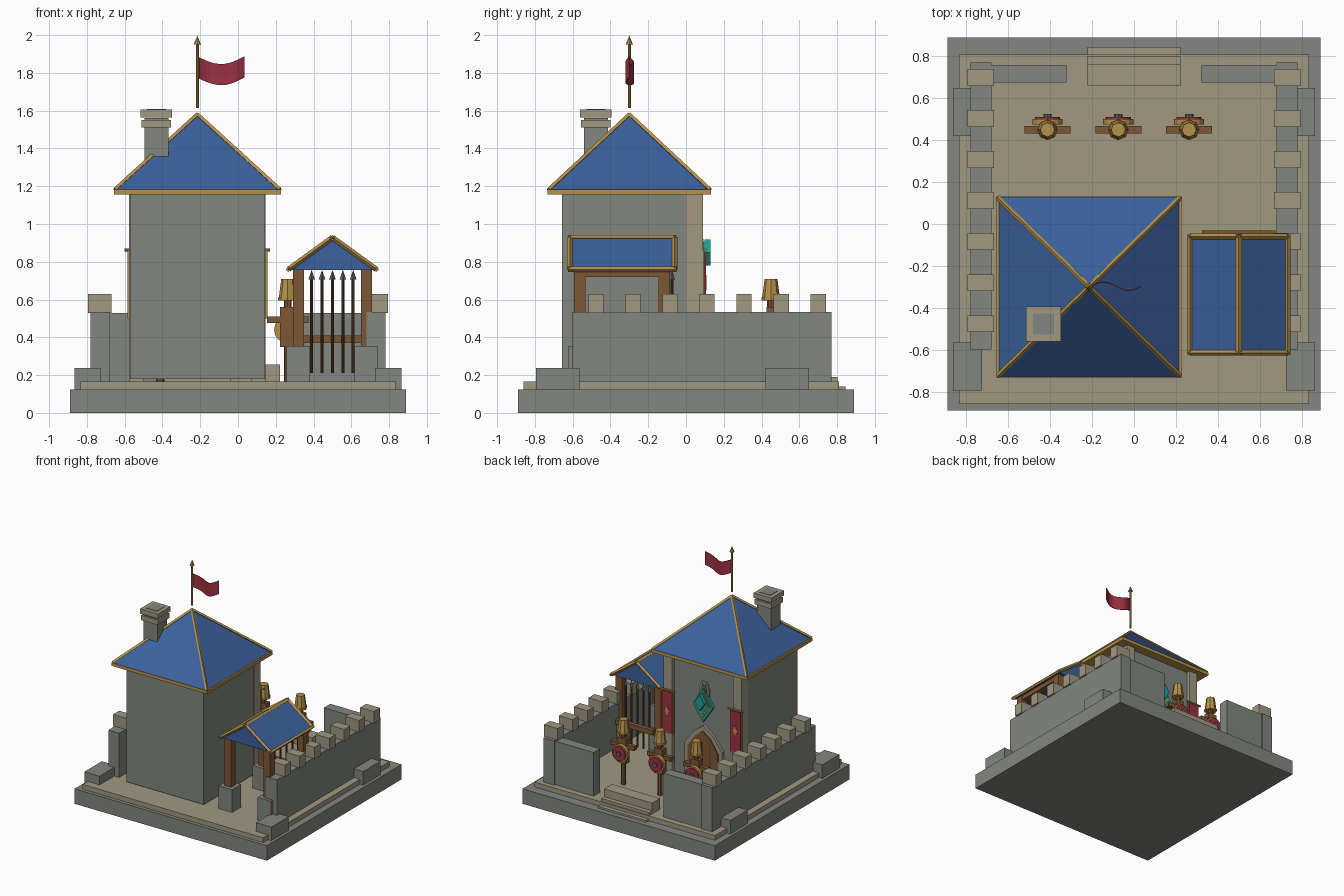
import bpy, bmesh, math
from mathutils import Vector

if "Cube" in bpy.data.objects:
    bpy.data.objects.remove(bpy.data.objects["Cube"])


def material(name, r, g, b):
    m = bpy.data.materials.new(name)
    m.use_nodes = True
    m.diffuse_color = (r, g, b, 1)
    m.node_tree.nodes["Principled BSDF"].inputs["Base Color"].default_value = (r, g, b, 1)
    return m


STONE = material("grey stone", .225, .24, .215)
SAND = material("sand stone", .35, .315, .22)
BLUE = material("blue roof", .045, .12, .34)
GOLD = material("gold", .47, .29, .07)
WOOD = material("brown wood", .21, .095, .035)
DARK = material("dark wood", .09, .045, .025)
RED = material("red cloth", .34, .03, .055)
TEAL = material("teal", .015, .34, .28)
STEEL = material("steel", .11, .115, .12)


def finish(name, bm, mat):
    bmesh.ops.recalc_face_normals(bm, faces=bm.faces)
    mesh = bpy.data.meshes.new(name)
    bm.to_mesh(mesh)
    bm.free()
    mesh.materials.append(mat)
    ob = bpy.data.objects.new(name, mesh)
    bpy.context.collection.objects.link(ob)
    return ob


def box(name, mat, x, y, z):
    """Box from (low, high) pairs."""
    bm = bmesh.new()
    bmesh.ops.create_cube(bm, size=1)
    for v in bm.verts:
        v.co = [(a + b) / 2 + c * (b - a) for c, (a, b) in zip(v.co, (x, y, z))]
    return finish(name, bm, mat)


def block(name, mat, cx, cy, hx, hy, z):
    """Box around a centre with half sizes."""
    return box(name, mat, (cx - hx, cx + hx), (cy - hy, cy + hy), z)


def plate(name, mat, points, y0, y1):
    """Outline in x and z, extruded along y."""
    bm = bmesh.new()
    face = bm.faces.new([bm.verts.new((x, y0, z)) for x, z in points])
    ext = bmesh.ops.extrude_face_region(bm, geom=[face])["geom"]
    for v in ext:
        if isinstance(v, bmesh.types.BMVert):
            v.co.y = y1
    return finish(name, bm, mat)


def diamond(name, mat, cx, cz, w, h, y0, y1):
    plate(name, mat, [(cx - w, cz), (cx, cz - h), (cx + w, cz), (cx, cz + h)], y0, y1)


def rod(name, mat, a, b, r1, r2=None, sides=8):
    """Cylinder or cone from a to b; four sides give a square bar."""
    a, b = Vector(a), Vector(b)
    bm = bmesh.new()
    bmesh.ops.create_cone(bm, cap_ends=True, segments=sides, radius1=r1,
                          radius2=r1 if r2 is None else r2, depth=(b - a).length)
    rot = (b - a).to_track_quat("Z", "Y")
    for v in bm.verts:
        v.co = rot @ v.co + (a + b) / 2
    return finish(name, bm, mat)


# Ground: plinth, courtyard, entry steps and corner stones
box("plinth", STONE, (-.89, .89), (-.89, .89), (0, .125))
box("courtyard", SAND, (-.835, .835), (-.86, .81), (.12, .165))
for i, (y0, y1, top) in enumerate([(.66, .765, .255), (.7, .803, .19), (.7, .845, .14)]):
    box(f"entry_step_{i}", SAND, (-.222, .222), (y0, y1), (.12, top))
for s in (-1, 1):
    for y in (-.68, .535):
        block("corner_stone", STONE, s * .795, y, .07, .115, (.12, .238))

# Curtain walls with battlements
for s in (-1, 1):
    block("side_wall", STONE, s * .73, .085, .05, .685, (.16, .535))
    block("back_wall", STONE, s * .54, .717, .217, .042, (.16, .53))
    for i in range(7):
        block("merlon", SAND, s * .732, .7 - i * .196, .063, .04, (.53, .63))

# Tower body with rear corner pilasters
TX, TY = -.215, -.3
block("tower", STONE, TX, TY, .358, .357, (.18, 1.17))
for s in (-1, 1):
    block("pilaster", SAND, TX + s * .322, .046, .039, .044, (.165, 1.16))

# Tower roof
block("eave", GOLD, TX, TY, .442, .432, (1.155, 1.182))
half = .432
roof = rod("tower_roof", BLUE, (TX, TY, 1.18), (TX, TY, 1.58), half * math.sqrt(2), 0, 4)
for v in roof.data.vertices:  # align the pyramid with the walls
    dx, dy = v.co.x - TX, v.co.y - TY
    if v.co.z < 1.3:
        ang = math.atan2(dy, dx)
        k = round((ang - math.pi / 4) / (math.pi / 2) + .01)
        a = math.pi / 4 + k * math.pi / 2
        v.co.x = TX + math.cos(a) * half * math.sqrt(2)
        v.co.y = TY + math.sin(a) * half * math.sqrt(2)
for sx in (-1, 1):
    for sy in (-1, 1):
        rod("hip_trim", GOLD, (TX + sx * .437, TY + sy * .427, 1.182), (TX, TY, 1.58), .012, sides=4)

# Chimney
CX, CY = -.432, -.477
block("chimney", STONE, CX, CY, .063, .063, (1.2, 1.56))
block("chimney_lower_cap", SAND, CX, CY, .078, .078, (1.51, 1.55))
block("chimney_upper_cap", SAND, CX, CY, .083, .083, (1.565, 1.605))
block("chimney_flue", STONE, CX, CY, .05, .05, (1.6, 1.608))

# Flag
rod("flag_pole", GOLD, (TX, TY, 1.615), (TX, TY, 1.96), .008)
rod("flag_finial", GOLD, (TX, TY, 1.95), (TX, TY, 1.997), .019, 0)
bm = bmesh.new()
rows = []
for i in range(13):
    t = i / 12
    x, y = TX + .01 + t * .24, TY + .02 * math.sin(t * 2 * math.pi)
    z = 1.882 + .006 * t - .038 * math.sin(t * math.pi)
    rows.append([bm.verts.new((x, y, z)), bm.verts.new((x, y, z - .112))])
for a, b in zip(rows, rows[1:]):
    bm.faces.new((a[0], b[0], b[1], a[1]))
flag = finish("flag", bm, RED)
flag.modifiers.new("thickness", "SOLIDIFY").thickness = .005


# Tower doorway, window and emblem on the courtyard side
def arch(name, mat, w, z0, shoulder, top, y1):
    plate(name, mat, [(TX - w, z0), (TX + w, z0), (TX + w, shoulder),
                      (TX + w * .5, (shoulder + top) / 2 + .025), (TX, top),
                      (TX - w * .5, (shoulder + top) / 2 + .025), (TX - w, shoulder)], .04, y1)


arch("door_frame", SAND, .175, .165, .46, .64, .08)
arch("door", WOOD, .14, .17, .44, .595, .088)
for dx in (-.07, 0, .07):
    block("door_gap", DARK, TX + dx, .088, .004, .003, (.18, .5))
rod("door_handle", GOLD, (TX + .1, .08, .35), (TX + .1, .105, .35), .014)
arch("window_frame", SAND, .045, .8, .95, 1.0, .07)
arch("window", STEEL, .028, .81, .94, .98, .075)
diamond("emblem_rim", TEAL, TX, .81, .093, .14, .06, .085)
diamond("emblem_band", GOLD, TX, .815, .068, .105, .085, .092)
diamond("emblem_field", TEAL, TX, .82, .055, .085, .092, .098)
diamond("emblem_gem", TEAL, TX, .848, .043, .069, .098, .13)

# Banners on the pilasters
for s in (-1, 1):
    x = TX + s * .315
    rod("banner_rod", GOLD, (x - .07, .103, .862), (x + .07, .103, .862), .008)
    block("banner_border", GOLD, x, .094, .055, .005, (.5, .86))
    block("banner_cloth", RED, x, .101, .046, .004, (.512, .85))
    diamond("banner_mark", GOLD, x, .69, .022, .04, .1, .108)

# Training dummies with helmets and round shields
for x in (-.413, -.075, .263):
    rod("dummy_post", WOOD, (x, .45, .165), (x, .45, .6), .02)
    block("dummy_arms", WOOD, x, .45, .11, .018, (.475, .51))
    block("dummy_chest", WOOD, x, .45, .04, .025, (.35, .56))
    rod("helmet", GOLD, (x, .45, .6), (x, .45, .71), .048, .034)
    rod("helmet_rim", GOLD, (x, .45, .595), (x, .45, .612), .05)
    rod("shield_rim", GOLD, (x, .475, .44), (x, .502, .44), .072, sides=16)
    rod("shield_face", RED, (x, .5, .44), (x, .512, .44), .06, sides=16)
    rod("shield_boss", STEEL, (x, .51, .44), (x, .525, .44), .02)

# Weapon shed: posts on stone footings, tie beams
SX, Y0, Y1 = .5, -.615, -.06
for sx in (-1, 1):
    for y in (-.563, -.115):
        x = SX + sx * .18
        block("shed_footing", STONE, x, y, .062, .06, (.16, .355))
        block("shed_post", WOOD, x, y, .03, .03, (.35, .77))
    box("shed_side_beam", WOOD, (x - .025, x + .025), (-.57, -.11), (.72, .765))

# Shed roof with gold trim
plate("shed_roof", BLUE, [(.265, .757), (.735, .757), (SX, .93)], Y0 + .005, Y1 - .005)
rod("ridge_trim", GOLD, (SX, Y0 - .01, .927), (SX, Y1 + .01, .927), .015, sides=4)
for sx in (-1, 1):
    ex = SX + sx * .233
    rod("eave_trim", GOLD, (ex, Y0 - .01, .76), (ex, Y1 + .01, .76), .014, sides=4)
    for y in (Y0, Y1):
        rod("rake_trim", GOLD, (ex, y, .76), (SX, y, .929), .014, sides=4)

# Spear rack
box("rack_rail", WOOD, (.325, .675), (-.065, -.03), (.37, .41))
for i in range(5):
    x = .39 + i * .055
    rod("spear_shaft", DARK, (x, -.075, .21), (x, -.075, .715), .008)
    rod("spear_tip", STEEL, (x, -.075, .705), (x, -.075, .757), .018, 0, 4)
